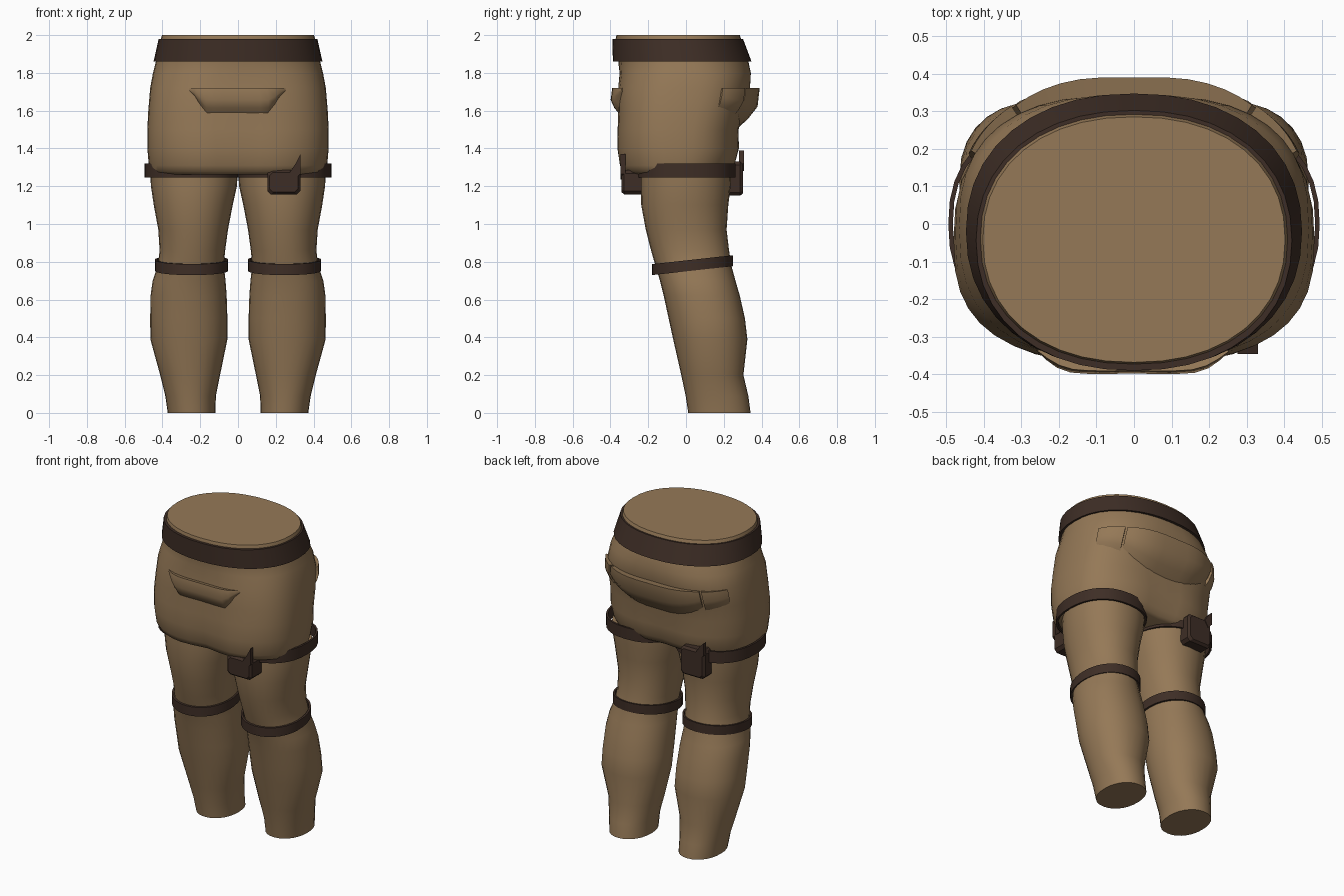
import bpy, math

if "Cube" in bpy.data.objects:
    bpy.data.objects.remove(bpy.data.objects["Cube"])

def material(name, rgb):
    m = bpy.data.materials.new(name)
    m.diffuse_color = (*rgb, 1)
    m.use_nodes = True
    m.node_tree.nodes["Principled BSDF"].inputs["Base Color"].default_value = m.diffuse_color
    return m

TAN = material("tan_cloth", (0.30, 0.19, 0.095))
BROWN = material("dark_leather", (0.048, 0.027, 0.019))


def finish(name, verts, faces, mat, angle=40):
    me = bpy.data.meshes.new(name)
    me.from_pydata(verts, [], faces)
    me.materials.append(mat)
    ob = bpy.data.objects.new(name, me)
    bpy.context.collection.objects.link(ob)
    bpy.ops.object.select_all(action='DESELECT')
    ob.select_set(True)
    bpy.context.view_layer.objects.active = ob
    bpy.ops.object.mode_set(mode='EDIT')
    bpy.ops.mesh.select_all(action='SELECT')
    bpy.ops.mesh.normals_make_consistent(inside=False)
    bpy.ops.object.mode_set(mode='OBJECT')
    bpy.ops.object.shade_smooth_by_angle(angle=math.radians(angle))
    return ob


def oval(t, x0, x1, y0, y1, power=2.0):
    """Point on a rounded-box oval between the given limits."""
    c, s = math.cos(t), math.sin(t)
    x = math.copysign(abs(c) ** (2 / power), c)
    y = math.copysign(abs(s) ** (2 / power), s)
    return ((x0 + x1) / 2 + x * (x1 - x0) / 2, (y0 + y1) / 2 + y * (y1 - y0) / 2)


def loft(name, rings, mat, closed=False, angle=40):
    """Skin rings; closed joins the last ring to the first, otherwise caps."""
    n, k = len(rings[0]), len(rings)
    verts = [p for r in rings for p in r]
    faces = []
    for i in range(k if closed else k - 1):
        a, b = i * n, (i + 1) % k * n
        faces += [(a + j, a + (j + 1) % n, b + (j + 1) % n, b + j) for j in range(n)]
    if not closed:
        faces += [tuple(range(n)), tuple(range((k - 1) * n, k * n))]
    return finish(name, verts, faces, mat, angle)


def angles(n):
    return [2 * math.pi * i / n for i in range(n)]


# Shorts levels: height, half width, front y, back y, squareness, centre dent
LEVELS = [
    (1.262, 0.435, -0.325, 0.235, 2.4, 0.10),
    (1.275, 0.462, -0.350, 0.255, 2.4, 0.10),
    (1.31, 0.472, -0.365, 0.270, 2.5, 0.09),
    (1.40, 0.480, -0.375, 0.290, 2.6, 0.06),
    (1.50, 0.480, -0.370, 0.285, 2.7, 0.04),
    (1.60, 0.475, -0.365, 0.315, 2.7, 0.02),
    (1.72, 0.465, -0.365, 0.345, 2.6, 0.02),
    (1.80, 0.450, -0.355, 0.347, 2.4, 0.01),
    (1.87, 0.432, -0.360, 0.328, 2.2, 0.0),
    (1.97, 0.412, -0.375, 0.295, 2.2, 0.0),
    (2.00, 0.402, -0.368, 0.285, 2.2, 0.0),
]


def shorts_point(t, z, out=0.0):
    """Point on the shorts at angle t and height z, pushed outward."""
    for a, b in zip(LEVELS, LEVELS[1:]):
        if z <= b[0]:
            break
    f = (z - a[0]) / (b[0] - a[0])
    _, rx, yf, yb, p, dent = [u + (v - u) * f for u, v in zip(a, b)]
    x, y = oval(t, -rx, rx, yf, yb, p)
    y *= 1 - dent * math.exp(-(x / 0.12) ** 2)
    return (x + out * math.cos(t), y + out * math.sin(t), z)


loft("shorts", [[shorts_point(t, l[0]) for t in angles(40)] for l in LEVELS], TAN)

# Waist belt, flared at its lower edge
belt = [(1.86, 0.447, -0.387, 0.347), (1.98, 0.420, -0.390, 0.302),
        (1.98, 0.408, -0.372, 0.290), (1.86, 0.42, -0.352, 0.32)]
loft("waist_belt", [[(*oval(t, -rx, rx, yf, yb, 2.2), z) for t in angles(40)]
                    for z, rx, yf, yb in belt], BROWN, True)

# Leg levels: height, inner x, outer x, front y, back y
LEG = [
    (0.00, 0.120, 0.372, 0.012, 0.342), (0.09, 0.117, 0.385, -0.002, 0.330),
    (0.20, 0.095, 0.412, -0.025, 0.304), (0.39, 0.056, 0.464, -0.068, 0.325),
    (0.50, 0.056, 0.465, -0.092, 0.312), (0.62, 0.060, 0.463, -0.118, 0.285),
    (0.70, 0.066, 0.452, -0.138, 0.262), (0.78, 0.075, 0.425, -0.162, 0.240),
    (0.86, 0.068, 0.415, -0.185, 0.228), (0.97, 0.053, 0.422, -0.213, 0.215),
    (1.10, 0.028, 0.446, -0.237, 0.224), (1.20, 0.006, 0.461, -0.240, 0.236),
    (1.28, 0.000, 0.465, -0.240, 0.240),
]


def band(name, side, x0, x1, y0, y1, z, half, thick, tilt, power):
    """Strap loop round a leg, tilted along y."""
    rings = []
    for inset, dz in [(0, -half), (0, half), (thick, half), (thick, -half)]:
        ring = []
        for t in angles(32):
            x, y = oval(t, x0 + inset, x1 - inset, y0 + inset, y1 - inset, power)
            ring.append((side * x, y, z + dz + tilt * (y - (y0 + y1) / 2)))
        rings.append(ring)
    loft(name, rings, BROWN, True)


for side, label in ((1, "right"), (-1, "left")):
    loft(label + "_leg", [[(*[side * v if i == 0 else v for i, v in
                              enumerate(oval(t, x0, x1, y0, y1, 2.15))], z) for t in angles(28)]
                          for z, x0, x1, y0, y1 in LEG], TAN)
    band(label + "_knee_band", side, 0.052, 0.440, -0.180, 0.248, 0.782, 0.029, 0.012, 0.11, 2.1)
    band(label + "_thigh_strap", side, 0.000, 0.494, -0.262, 0.262, 1.283, 0.037, 0.012, 0.0, 2.3)


def flap(name, t0, t1, top, bottom, bulge, cols=12):
    """Folded cloth pocket standing off the shorts, open ledge at the top."""
    verts, faces = [], []
    for i in range(cols + 1):
        u = i / cols
        t = t0 + (t1 - t0) * u
        zb, out = bottom(u), bulge(u)
        for z, o in [(top - 0.012, -0.02), (top, out), (top + (zb - top) * 0.45, out * 1.25),
                     (top + (zb - top) * 0.75, out * 0.65), (zb, -0.008)]:
            verts.append(shorts_point(t, z, o))
    for i in range(cols):
        faces += [(i * 5 + j, i * 5 + j + 1, i * 5 + j + 6, i * 5 + j + 5) for j in range(4)]
    for e in (0, cols * 5):
        faces.append(tuple(range(e, e + 5)))
    finish(name, verts, faces, TAN, 50)


# Front pocket: shallow sagging fold
def front_t(x):
    return -math.pi / 2 + math.copysign(math.acos(1 - 0) + math.asin(
        (abs(x) / 0.466) ** 1.3), x)


flap("front_pocket", front_t(-0.255), front_t(0.25), 1.72,
     lambda u: 1.72 - 0.02 - 0.12 * min(1, 1.5 * math.sin(math.pi * u)) ** 1.5,
     lambda u: 0.004 + 0.028 * min(1, 1.6 * math.sin(math.pi * u)))

# Back pocket: wide middle panel and two side panels split by narrow notches
mid = math.pi / 2
flap("back_pocket_middle", mid - 0.60, mid + 0.60, 1.72,
     lambda u: 1.59 - 0.09 * math.sin(math.pi * u),
     lambda u: 0.025 + 0.027 * math.sin(math.pi * u))
for s, label in ((-1, "right"), (1, "left")):
    flap("back_pocket_" + label, mid + s * 0.63, mid + s * 1.08, 1.72,
         lambda u: 1.57 + 0.04 * u, lambda u: 0.028 - 0.016 * u, 6)


# Strap pouches with a pointed tab, the rear one turned half round
def pouch(name, sign, x0, x1, y0, y1, z0, z1, tip):
    rings = []
    for y, d in [(y0, 0.012), (y0 + 0.015, 0), (y1, 0)]:
        c = 0.018
        pts = [(x0 + c, z0), (x1 - c, z0), (x1, z0 + c), (x1, z1 - c),
               (x1 - c, z1), (x0 + c, z1), (x0, z1 - c), (x0, z0 + c)]
        mx, mz = (x0 + x1) / 2, (z0 + z1) / 2
        rings.append([(sign * (px + math.copysign(d, mx - px)), sign * y,
                       pz + math.copysign(d, mz - pz)) for px, pz in pts])
    loft(name, rings, BROWN, angle=30)
    tab = [(x1 - 0.055, z1 - 0.01), (x1 - 0.03, z1 - 0.05), (x1, z1 - 0.02),
           (x1, tip), (x1 - 0.025, z1 + 0.035)]
    loft(name + "_tab", [[(sign * px, sign * y, pz) for px, pz in tab]
                         for y in (y0 - 0.004, y0 + 0.022)], BROWN, angle=30)


pouch("front_pouch", 1, 0.155, 0.330, -0.342, -0.235, 1.157, 1.285, 1.37)
pouch("back_pouch", -1, 0.165, 0.338, -0.302, -0.225, 1.15, 1.33, 1.39)
